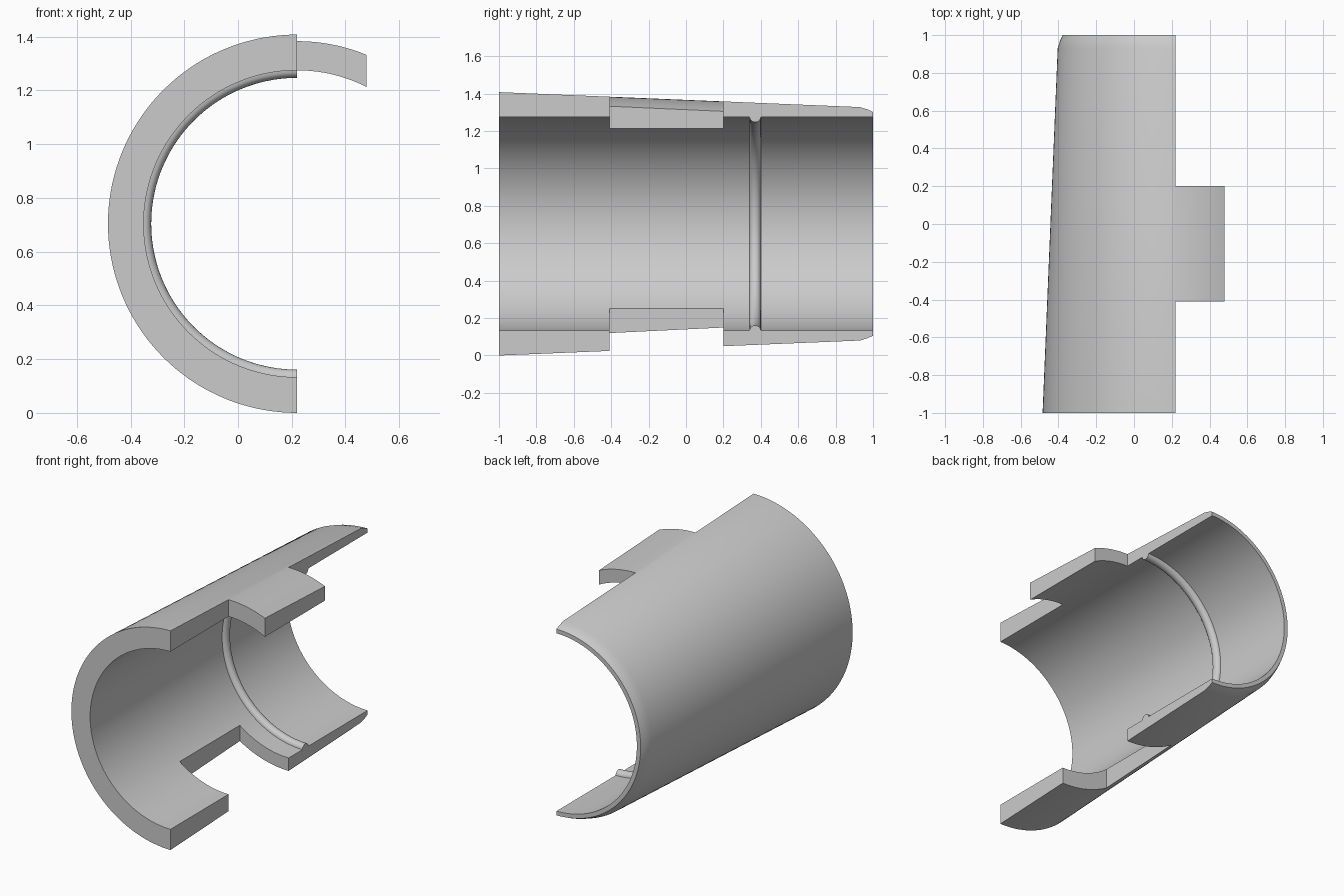
import bpy
import bmesh
from math import sin, cos, pi, tau, radians

if "Cube" in bpy.data.objects:
    bpy.data.objects.remove(bpy.data.objects["Cube"])

AXIS_X, AXIS_Z = 0.22, 0.704
TAB_FRONT, TAB_BACK = -0.41, 0.2
SEGMENTS = 144

grey = bpy.data.materials.new("Plain grey")
grey.use_nodes = True
colour = (0.6, 0.6, 0.6, 1)
grey.diffuse_color = colour
grey.node_tree.nodes["Principled BSDF"].inputs["Base Color"].default_value = colour


def make_object(name, bm):
    bmesh.ops.recalc_face_normals(bm, faces=bm.faces)
    mesh = bpy.data.meshes.new(name)
    bm.to_mesh(mesh)
    bm.free()
    obj = bpy.data.objects.new(name, mesh)
    bpy.context.collection.objects.link(obj)
    return obj


def revolve(name, profile):
    """Turn a closed (radius, y) profile about the sleeve axis."""
    bm = bmesh.new()
    rings = []
    for i in range(SEGMENTS):
        a = tau * i / SEGMENTS
        rings.append([bm.verts.new((AXIS_X + r * cos(a), y, AXIS_Z + r * sin(a)))
                      for r, y in profile])
    n = len(profile)
    for i in range(SEGMENTS):
        p, q = rings[i], rings[(i + 1) % SEGMENTS]
        for j in range(n):
            k = (j + 1) % n
            bm.faces.new((p[j], p[k], q[k], q[j]))
    return make_object(name, bm)


def box(name, low, high):
    bm = bmesh.new()
    bmesh.ops.create_cube(bm, size=1)
    for v in bm.verts:
        for i in range(3):
            v.co[i] = high[i] if v.co[i] > 0 else low[i]
    return make_object(name, bm)


# Tapered wall with a bevelled back rim and a rounded rib inside
BORE = 0.571
rib = [(BORE - 0.028 * sin(pi * i / 10), 0.37 + 0.03 * cos(pi * i / 10))
       for i in range(11)]
profile = [(0.704, -1), (0.624, 0.93), (0.61, 0.975), (0.598, 1), (BORE, 1)] + rib + [(BORE, -1)]
shell = revolve("half_sleeve", profile)
shell.data.materials.append(grey)

# Cut the sleeve open, leaving the upper tab and the lower notch
cutters = [
    box("front_opening", (AXIS_X, -2, -1), (2, TAB_FRONT, 3)),
    box("back_opening", (AXIS_X, TAB_BACK, -1), (2, 2, 3)),
    box("tab_end", (0.478, -2, -1), (2.1, 2.1, 3.1)),
    box("lower_notch", (-0.127, TAB_FRONT, -1), (2.2, TAB_BACK, AXIS_Z)),
]
for cutter in cutters:
    cutter.hide_render = True
    mod = shell.modifiers.new(cutter.name, "BOOLEAN")
    mod.operation = "DIFFERENCE"
    mod.solver = "EXACT"
    mod.object = cutter

bpy.context.view_layer.update()
result = shell.evaluated_get(bpy.context.evaluated_depsgraph_get())
mesh = bpy.data.meshes.new_from_object(result)
shell.modifiers.clear()
shell.data = mesh
mesh.materials.clear()
mesh.materials.append(grey)
for face in mesh.polygons:
    face.material_index = 0
for cutter in cutters:
    bpy.data.objects.remove(cutter)

# Smooth curved walls, crisp cut edges
bpy.ops.object.select_all(action="DESELECT")
shell.select_set(True)
bpy.context.view_layer.objects.active = shell
bpy.ops.object.shade_smooth_by_angle(angle=radians(30))
